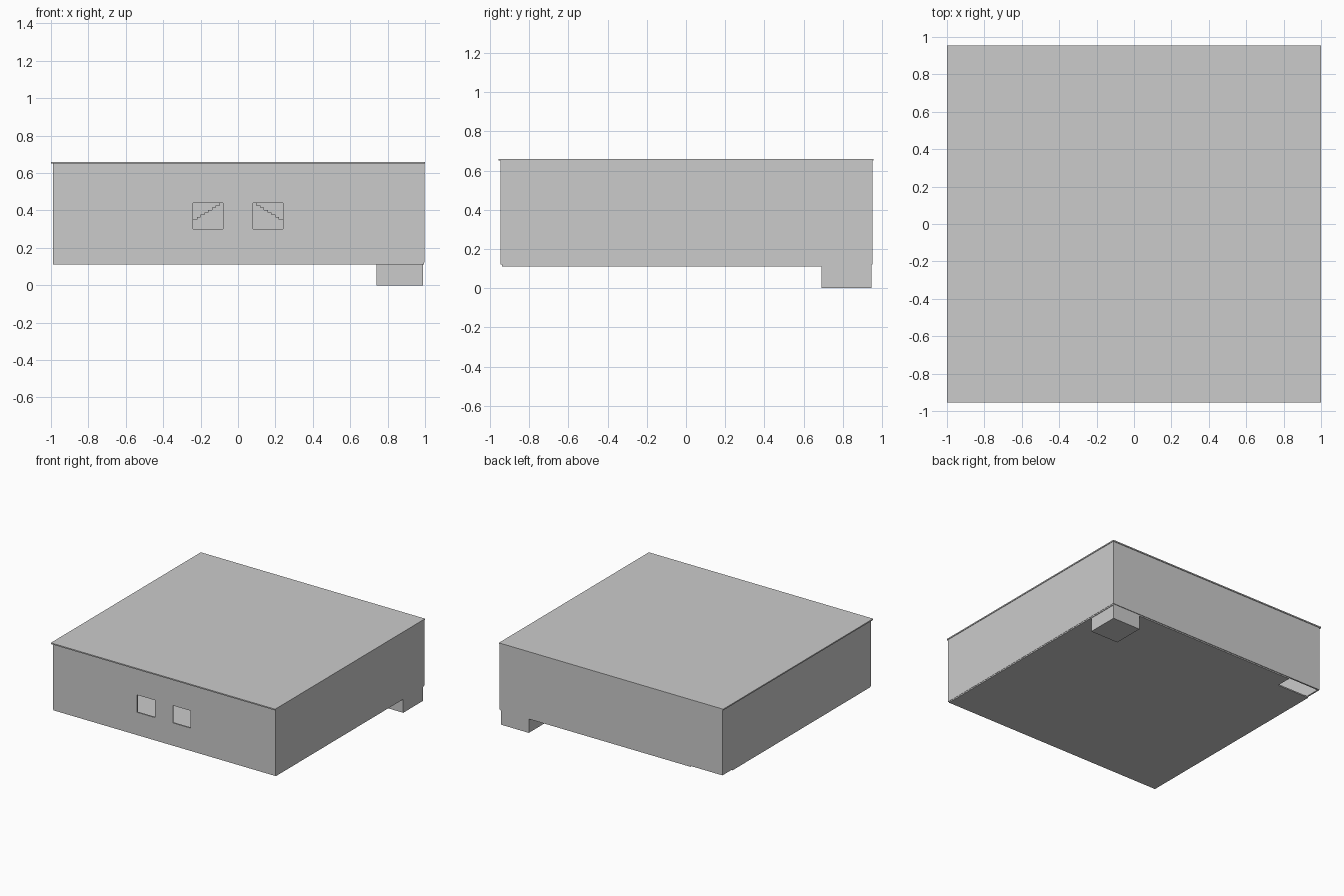
import bpy, bmesh
from mathutils import Vector

if "Cube" in bpy.data.objects:
    bpy.data.objects.remove(bpy.data.objects["Cube"])


def prism(name, pts, axis, lo, hi):
    """Extrude a 2D outline along 'y' (points are x,z) or 'z' (points are x,y)."""
    bm = bmesh.new()
    place = (lambda a, b: (a, lo, b)) if axis == 'y' else (lambda a, b: (a, b, lo))
    face = bm.faces.new([bm.verts.new(place(a, b)) for a, b in pts])
    ext = bmesh.ops.extrude_face_region(bm, geom=[face])
    step = Vector((0, hi - lo, 0)) if axis == 'y' else Vector((0, 0, hi - lo))
    bmesh.ops.translate(bm, vec=step,
                        verts=[v for v in ext['geom'] if isinstance(v, bmesh.types.BMVert)])
    bmesh.ops.recalc_face_normals(bm, faces=bm.faces)
    me = bpy.data.meshes.new(name)
    bm.to_mesh(me)
    bm.free()
    ob = bpy.data.objects.new(name, me)
    bpy.context.collection.objects.link(ob)
    return ob


def box(name, x0, x1, y0, y1, z0, z1):
    return prism(name, [(x0, y0), (x1, y0), (x1, y1), (x0, y1)], 'z', z0, z1)


X0, X1, Y0, Y1 = -0.99, 0.996, -0.945, 0.95
T = 0.012
ZB, ZT = 0.122, 0.65

# thin outer walls
front = box("front_wall", X0, X1, Y0, Y0 + T, ZB, ZT)
box("back_wall", X0, X1, Y1 - T, Y1, ZB, ZT)
box("left_wall", X0, X0 + T, Y0 + T, Y1 - T, ZB, ZT)
box("right_wall", X1 - T, X1, Y0 + T, Y1 - T, ZB, ZT)

# two window openings in the front wall
for side, x in (("left", -0.16), ("right", 0.16)):
    cutter = box(side + "_window_cutter", x - 0.08, x + 0.08, Y0 - 0.1, Y0 + 0.1, 0.30, 0.44)
    cutter.hide_render = True
    cutter.hide_viewport = True
    cutter.display_type = 'WIRE'
    mod = front.modifiers.new(side + "_window", 'BOOLEAN')
    mod.object = cutter
    mod.operation = 'DIFFERENCE'
    mod.solver = 'EXACT'

# flat roof with a slight overhang
box("roof", -1.0, 1.0, -0.955, 0.955, ZT, 0.66)

# floor plate with a stair opening in the back left corner
prism("floor", [(-0.988, -0.937), (0.994, -0.937), (0.994, 0.945), (-0.70, 0.945),
                (-0.70, 0.82), (-0.988, 0.82)], 'z', 0.112, ZB)

# lower block under the back right corner
box("lower_block", 0.74, 0.99, 0.69, 0.945, 0.0, 0.114)

# mirrored stairs along the back wall, glimpsed through the windows
RUN, RISE, TOP = 0.02, 0.0125, 0.452
for side, s in (("left", -1), ("right", 1)):
    pts = [(0.0, ZB), (0.0, TOP)]
    x, z = 0.08, TOP
    while z - RISE > ZB:
        pts += [(s * x, z), (s * x, z - RISE)]
        x, z = x + RUN, z - RISE
    pts += [(s * x, z), (s * x, ZB)]
    prism(side + "_stairs", pts, 'y', 0.82, Y1 - T)
